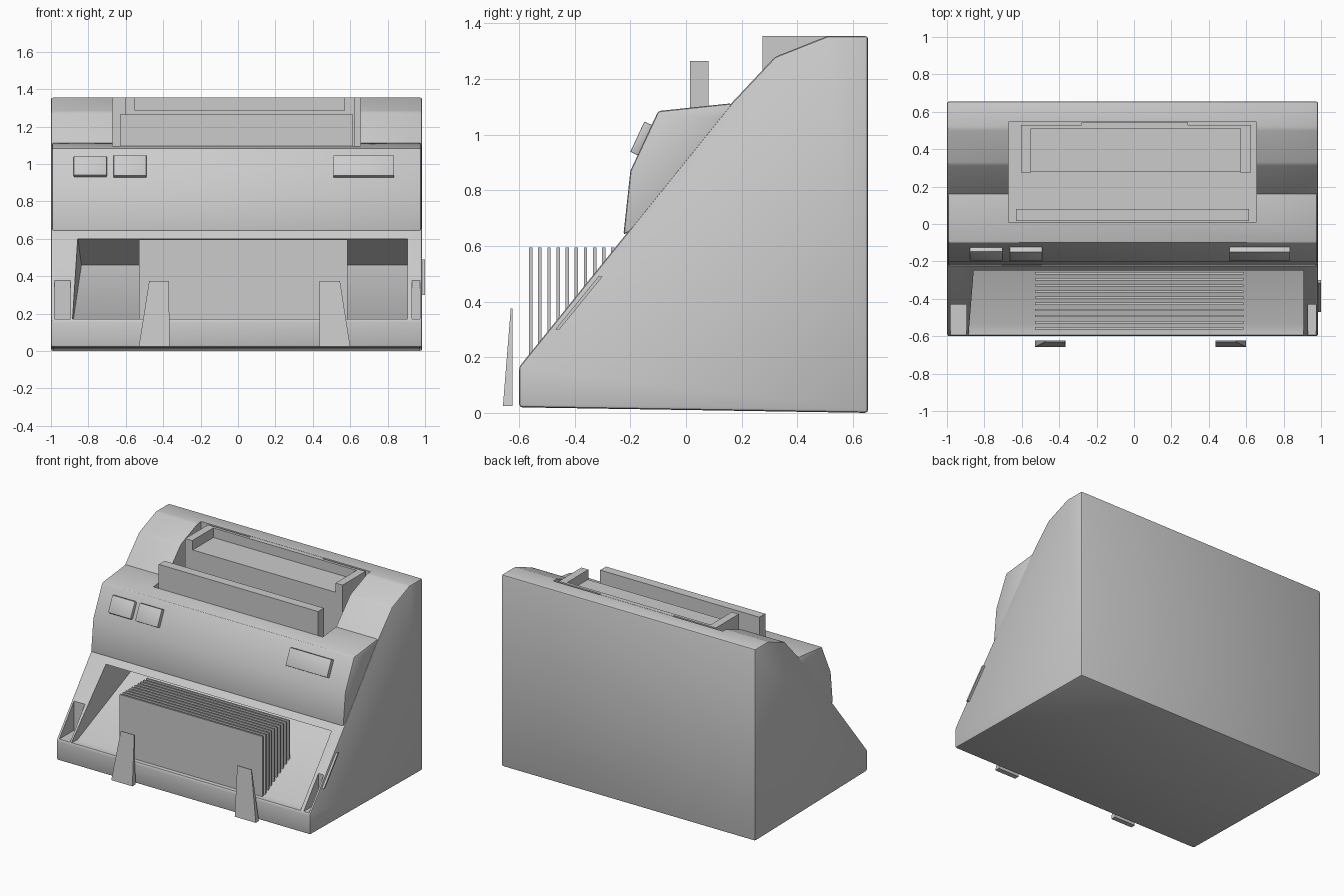
import bpy, bmesh, math
from mathutils import Matrix

cube = bpy.data.objects.get("Cube")
if cube:
    bpy.data.objects.remove(cube, do_unlink=True)

grey = bpy.data.materials.new("plain grey")
grey.use_nodes = True
colour = (0.6, 0.6, 0.6, 1)
grey.diffuse_color = colour
grey.node_tree.nodes["Principled BSDF"].inputs["Base Color"].default_value = colour


def finish(name, bm):
    bmesh.ops.recalc_face_normals(bm, faces=bm.faces)
    mesh = bpy.data.meshes.new(name)
    bm.to_mesh(mesh)
    bm.free()
    mesh.materials.append(grey)
    ob = bpy.data.objects.new(name, mesh)
    bpy.context.collection.objects.link(ob)
    return ob


def prism(name, profile, x0, x1):
    """Extrude a (y, z) profile from x0 to x1."""
    bm = bmesh.new()
    face = bm.faces.new([bm.verts.new((x0, y, z)) for y, z in profile])
    new = bmesh.ops.extrude_face_region(bm, geom=[face])["geom"]
    verts = [v for v in new if isinstance(v, bmesh.types.BMVert)]
    bmesh.ops.translate(bm, verts=verts, vec=(x1 - x0, 0, 0))
    return finish(name, bm)


def box(name, x0, x1, y0, y1, z0, z1):
    return prism(name, [(y0, z0), (y1, z0), (y1, z1), (y0, z1)], x0, x1)


def activate(ob):
    bpy.ops.object.select_all(action='DESELECT')
    ob.select_set(True)
    bpy.context.view_layer.objects.active = ob


def bevel(ob, width, segments=2):
    mod = ob.modifiers.new("bevel", 'BEVEL')
    mod.width, mod.segments = width, segments
    mod.limit_method, mod.angle_limit = 'ANGLE', math.radians(20)
    activate(ob)
    bpy.ops.object.modifier_apply(modifier=mod.name)


def cut(ob, cutters):
    for c in cutters:
        mod = ob.modifiers.new("cut", 'BOOLEAN')
        mod.operation, mod.solver, mod.object = 'DIFFERENCE', 'EXACT', c
        activate(ob)
        bpy.ops.object.modifier_apply(modifier=mod.name)


def smooth(ob):
    activate(ob)
    bpy.ops.object.shade_smooth_by_angle(angle=math.radians(30))


# Main cabinet and the front housing that sits on its slope
body = prism("cabinet", [(-0.6, 0.02), (0.655, 0), (0.655, 1.355), (0.51, 1.355),
                         (0.32, 1.28), (0.165, 1.115), (-0.6, 0.165)], -1, 0.985)
housing = prism("front_housing", [(-0.225, 0.64), (-0.2, 0.87), (-0.1, 1.085), (0.165, 1.113),
                                  (0.2, 1.05), (-0.1, 0.7)], -0.995, 0.98)
bevel(body, 0.012)
bevel(housing, 0.01)

# Cutters: top well, feed pocket with a splayed left end, corner notches
well = box("well_cutter", -0.67, 0.655, 0.012, 0.545, 0.9, 1.6)
pocket = prism("pocket_cutter", [(-0.75, 0.17), (-0.535, 0.17), (0.0, 0.46),
                                 (-0.24, 0.6), (-0.75, 0.6)], -0.88, 0.905)
for v in pocket.data.vertices:
    if v.co.x < 0:
        v.co.x += 0.08 * (v.co.y + 0.535)
notches = [box("notch_cutter", a, b, -0.75, -0.43, 0.17, 0.5)
           for a, b in ((-0.98, -0.895), (0.93, 0.972))]
cutters = [well, pocket] + notches
cut(body, cutters)
cut(housing, [well])
for c in cutters:
    bpy.data.objects.remove(c, do_unlink=True)
smooth(body)
smooth(housing)

# Output tray in the top well
box("front_plate", -0.63, 0.615, 0.015, 0.08, 0.89, 1.265)
box("tray_block", -0.55, 0.57, 0.28, 0.51, 0.89, 1.287)
box("tray_left_wall", 0.57, 0.625, 0.275, 0.51, 0.89, 1.355)
box("tray_right_wall", -0.605, -0.55, 0.275, 0.51, 0.89, 1.355)
box("tray_back_wall", -0.605, 0.625, 0.51, 0.53, 0.89, 1.355)
box("tray_back_tab", -0.28, 0.29, 0.53, 0.543, 0.89, 1.355)

# Stack of sheets standing in the pocket
for i in range(10):
    y = -0.564 + i * 0.0328
    box(f"sheet_{i + 1}", -0.53, 0.585, y, y + 0.012, 0.16, 0.595)

# Buttons on the tilted face of the housing
tilt = math.atan2(0.1, 0.215)
for name, x0, x1, round_edge in (("power_button", -0.88, -0.7, 0.015),
                                 ("mode_button", -0.665, -0.49, 0.003),
                                 ("display_panel", 0.51, 0.835, 0.003)):
    button = box(name, x0, x1, -0.012, 0.02, -0.06, 0.06)
    bevel(button, round_edge if round_edge < 0.01 else 0.01)
    button.data.transform(Matrix.Translation((0, -0.164, 0.988)) @ Matrix.Rotation(-tilt, 4, 'X'))
    smooth(button)

# Tapered stops in front of the lip
for name, b0, b1, t0, t1 in (("right_stop", -0.53, -0.365, -0.475, -0.37),
                             ("left_stop", 0.435, 0.6, 0.435, 0.545)):
    stop = prism(name, [(-0.658, 0.025), (-0.624, 0.025), (-0.624, 0.375), (-0.63, 0.375)], 0, 1)
    for v in stop.data.vertices:
        lo, hi = (b0, b1) if v.co.z < 0.2 else (t0, t1)
        v.co.x = hi if v.co.x > 0.5 else lo

# Thin trim on the left edge of the slope
prism("side_trim", [(-0.47, 0.3), (-0.455, 0.3), (-0.3, 0.49), (-0.315, 0.49)], 0.98, 1.0)
